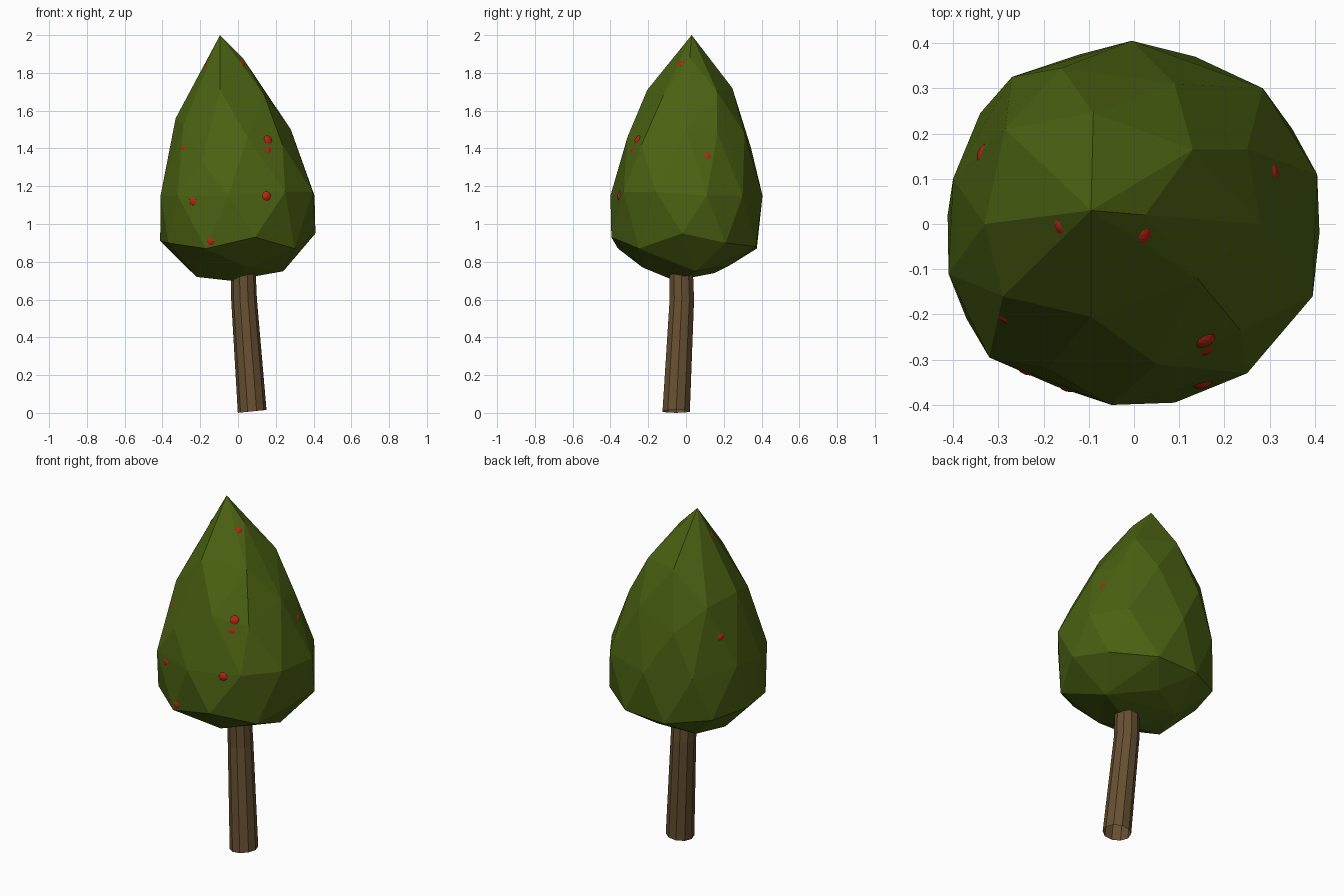
import bpy, bmesh, math
from mathutils import Vector
from mathutils.bvhtree import BVHTree

if "Cube" in bpy.data.objects:
    bpy.data.objects.remove(bpy.data.objects["Cube"])


def material(name, color):
    m = bpy.data.materials.new(name)
    m.diffuse_color = (*color, 1)
    m.use_nodes = True
    m.node_tree.nodes["Principled BSDF"].inputs["Base Color"].default_value = m.diffuse_color
    return m


def add_object(name, bm, mat):
    mesh = bpy.data.meshes.new(name)
    bm.to_mesh(mesh)
    bm.free()
    mesh.materials.append(mat)
    obj = bpy.data.objects.new(name, mesh)
    bpy.context.collection.objects.link(obj)
    return obj


leaf = material("leaf green", (0.07, 0.12, 0.006))
bark = material("bark brown", (0.135, 0.08, 0.032))
red = material("berry red", (0.48, 0.017, 0.007))

# Faceted foliage: convex hull around corner points, from tip to base
corners = [
    (-.095, .03, 2), (.025, .02, 1.88),
    (-.09, .245, 1.72), (.13, .165, 1.70), (-.095, -.205, 1.71), (.14, -.12, 1.68),
    (-.33, 0, 1.56), (-.29, -.16, 1.52), (-.285, .21, 1.53), (.25, .165, 1.48),
    (.28, 0, 1.5), (.235, -.235, 1.42), (.05, -.31, 1.46), (.09, .31, 1.48),
    (-.19, -.32, 1.33), (-.16, .345, 1.40),
    (-.05, -.40, 1.15), (.25, -.33, 1.17), (.395, -.16, 1.17), (.405, .11, 1.15),
    (.285, .30, 1.15), (-.005, .405, 1.15), (-.27, .325, 1.15), (-.40, .10, 1.18),
    (-.41, -.11, 1.15), (-.32, -.295, 1.15),
    (.09, -.395, .93), (-.17, -.36, .87), (-.37, -.21, .90), (-.412, .02, .91),
    (-.34, .245, .90), (-.12, .375, .87), (.135, .37, .88), (.35, .21, .90),
    (.41, -.02, .95), (.30, -.25, .87),
    (-.22, -.05, .72), (-.04, -.06, .70), (.24, .05, .75), (.02, .23, .78),
    (.05, -.23, .77), (-.17, .15, .74),
]
bm = bmesh.new()
for c in corners:
    bm.verts.new(c)
bmesh.ops.convex_hull(bm, input=bm.verts[:])
bmesh.ops.delete(bm, geom=[v for v in bm.verts if not v.link_faces], context='VERTS')
bmesh.ops.recalc_face_normals(bm, faces=bm.faces[:])
surface = BVHTree.FromBMesh(bm)
add_object("foliage", bm, leaf)

# Slightly bent, leaning trunk, open at the bottom
SIDES = 10
bm = bmesh.new()
rings = []
for x, y, z, r, tilt in [(.075, -.052, .008, .076, .10), (.032, -.022, .60, .068, .05),
                         (.025, -.028, .85, .064, 0)]:
    ring = []
    for i in range(SIDES):
        a = 2 * math.pi * i / SIDES
        dx = r * math.cos(a)
        ring.append(bm.verts.new((x + dx, y + r * math.sin(a), z + dx * tilt)))
    rings.append(ring)
for lo, hi in zip(rings, rings[1:]):
    for i in range(SIDES):
        j = (i + 1) % SIDES
        bm.faces.new((lo[i], lo[j], hi[j], hi[i]))
bm.faces.new(rings[-1])
add_object("trunk", bm, bark)

# Berries sunk into the foliage so that only a small cap shows
berries = [
    (.015, -.02, 1.84, .005), (.165, -.27, 1.455, .009), (.17, -.30, 1.40, .004),
    (-.285, -.21, 1.40, .003), (-.245, -.34, 1.12, .006), (.155, -.37, 1.15, .009),
    (-.145, -.38, .905, .005), (.31, .115, 1.36, .004), (-.175, -.01, 1.85, .004),
    (-.345, .155, 1.36, .004),
]
R = 0.035
bm = bmesh.new()
for x, y, z, height in berries:
    p, n, _, _ = surface.find_nearest(Vector((x, y, z)))
    new = bmesh.ops.create_icosphere(bm, subdivisions=3, radius=R)["verts"]
    bmesh.ops.translate(bm, verts=new, vec=p - n * (R - height))
add_object("berries", bm, red)
